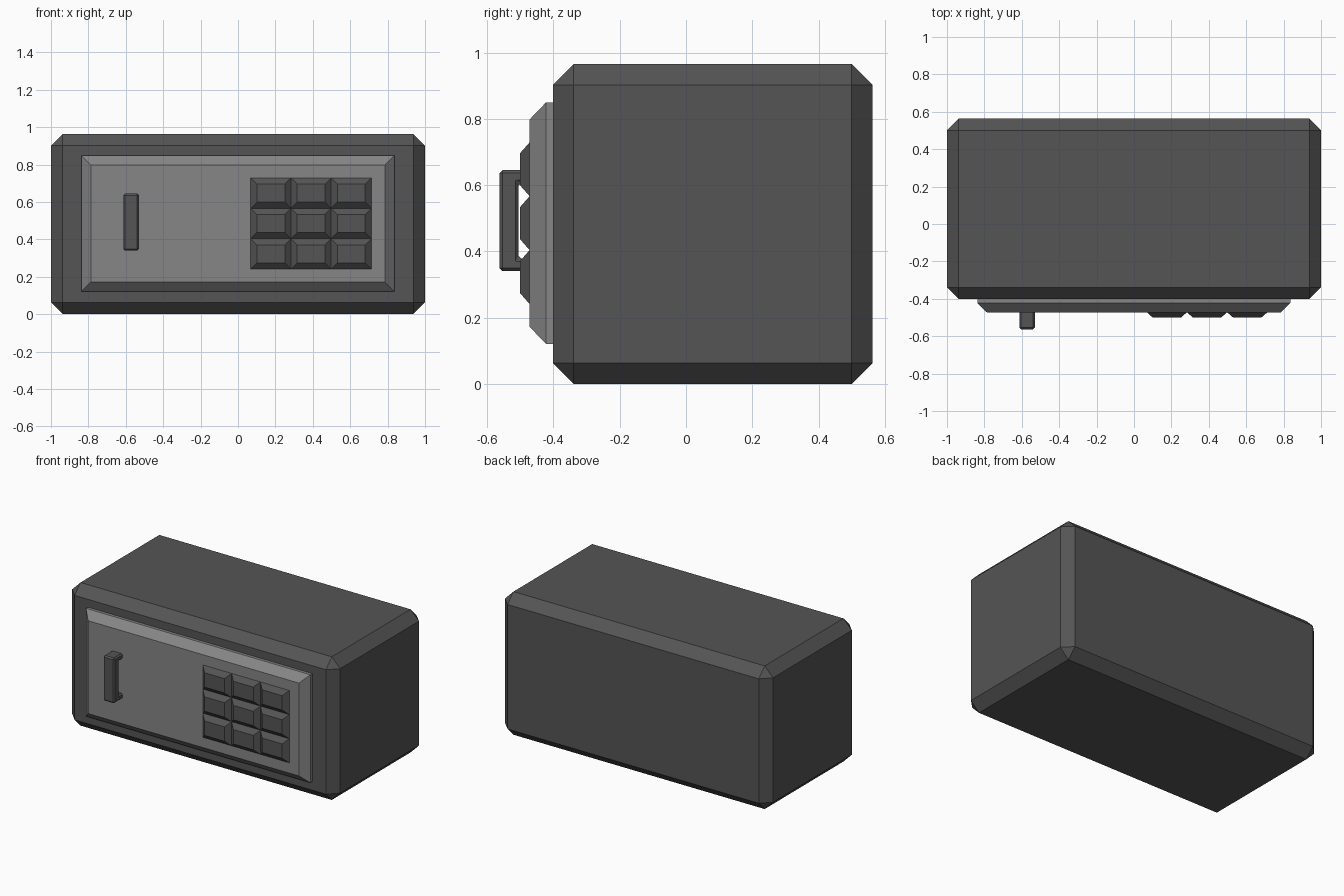
import bpy, bmesh

if "Cube" in bpy.data.objects:
    bpy.data.objects.remove(bpy.data.objects["Cube"])


def material(name, v):
    m = bpy.data.materials.new(name)
    m.diffuse_color = (v, v, v, 1)
    m.use_nodes = True
    m.node_tree.nodes["Principled BSDF"].inputs["Base Color"].default_value = m.diffuse_color
    return m


DARK = material("dark_grey", 0.09)
LIGHT = material("mid_grey", 0.24)


def finish(name, bm, mat):
    bmesh.ops.recalc_face_normals(bm, faces=bm.faces)
    me = bpy.data.meshes.new(name)
    bm.to_mesh(me)
    bm.free()
    me.materials.append(mat)
    ob = bpy.data.objects.new(name, me)
    bpy.context.collection.objects.link(ob)
    return ob


def loft_plate(name, x0, x1, z0, z1, steps, mat):
    """Rectangular plate lofted along y; steps are (y, inset) pairs."""
    bm = bmesh.new()
    rings = [[bm.verts.new(p) for p in ((x0 + i, y, z0 + i), (x1 - i, y, z0 + i),
                                        (x1 - i, y, z1 - i), (x0 + i, y, z1 - i))]
             for y, i in steps]
    for a, b in zip(rings, rings[1:]):
        for k in range(4):
            n = (k + 1) % 4
            bm.faces.new((a[k], a[n], b[n], b[k]))
    bm.faces.new(rings[0])
    bm.faces.new(rings[-1])
    return finish(name, bm, mat)


def bevel(ob, width):
    mod = ob.modifiers.new("bevel", "BEVEL")
    mod.width = width
    mod.segments = 1
    mod.limit_method = 'ANGLE'


# Safe body: chamfered box
body = loft_plate("body", -1, 1, 0, 0.965, [(0.563, 0), (-0.402, 0)], DARK)
bevel(body, 0.063)

# Raised door with sloped rim
loft_plate("door", -0.838, 0.836, 0.121, 0.849,
           [(-0.402, 0), (-0.423, 0), (-0.472, 0.051)], LIGHT)

# Keypad: 3 x 3 tapered buttons
W, H = 0.215, 0.1627
for row in range(3):
    for col in range(3):
        x, z = 0.068 + col * W, 0.241 + row * H
        loft_plate(f"button_{row}_{col}", x, x + W, z, z + H,
                   [(-0.472, 0), (-0.501, 0.033)], DARK)

# Handle: extruded U profile with softened edges
bm = bmesh.new()
profile = [(-0.465, 0.34), (-0.563, 0.34), (-0.563, 0.645), (-0.465, 0.645),
           (-0.465, 0.607), (-0.506, 0.607), (-0.506, 0.378), (-0.465, 0.378)]
face = bm.faces.new([bm.verts.new((-0.613, y, z)) for y, z in profile])
ext = bmesh.ops.extrude_face_region(bm, geom=[face])
bmesh.ops.translate(bm, vec=(0.083, 0, 0),
                    verts=[g for g in ext["geom"] if isinstance(g, bmesh.types.BMVert)])
handle = finish("handle", bm, DARK)
bevel(handle, 0.009)
